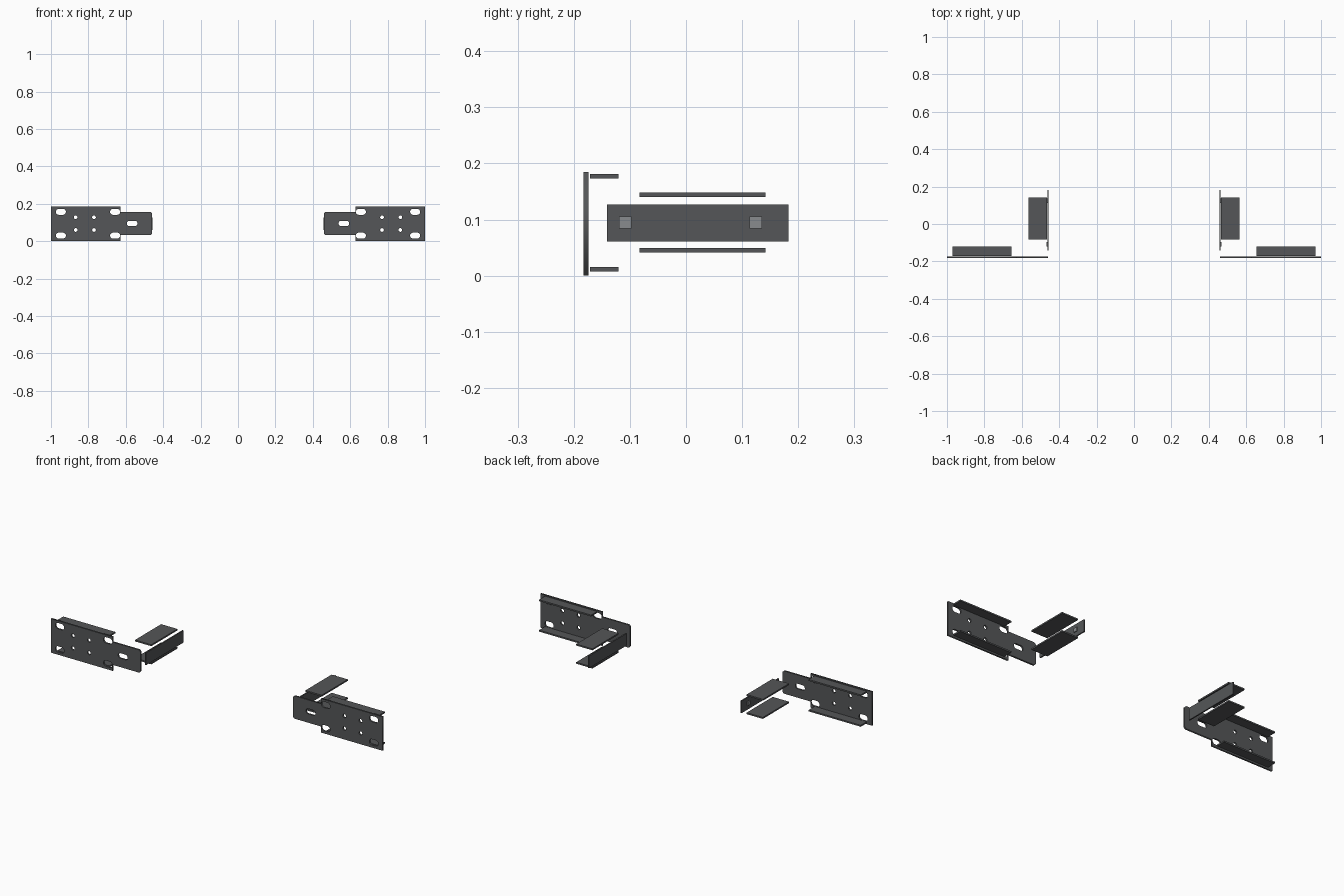
import bpy
from math import cos, sin, pi, radians
from mathutils import Matrix

if "Cube" in bpy.data.objects:
    bpy.data.objects.remove(bpy.data.objects["Cube"])


def material(name, v):
    m = bpy.data.materials.new(name)
    m.diffuse_color = (v, v * 1.04, v * 1.08, 1)
    m.use_nodes = True
    m.node_tree.nodes["Principled BSDF"].inputs["Base Color"].default_value = m.diffuse_color
    return m


DARK = material("dark_steel", 0.09)
LIGHT = material("light_steel", 0.25)


def finish(ob, mat):
    """Assign material and mirror to the opposite bracket."""
    ob.data.materials.clear()
    ob.data.materials.append(mat)
    m = ob.modifiers.new("mirror", 'MIRROR')
    m.use_mirror_merge = False


def box(name, x, y, z, mat=DARK):
    lo, hi = zip(x, y, z)
    bpy.ops.mesh.primitive_cube_add(size=1)
    ob = bpy.context.object
    ob.name = name
    size = [b - a for a, b in zip(lo, hi)]
    mid = [(a + b) / 2 for a, b in zip(lo, hi)]
    ob.data.transform(Matrix.Translation(mid) @ Matrix.Diagonal((*size, 1)))
    ob.location = (0, 0, 0)
    finish(ob, mat)


def slot(cx, cz, length, height, n=8):
    """Rounded slot outline; a circle when length equals height."""
    r, d = height / 2, (length - height) / 2
    pts = []
    for side in (1, -1):
        for i in range(n + 1):
            a = -pi / 2 + pi * i / n
            pts.append((cx + side * (d + r * cos(a)), cz + side * r * sin(a)))
    return pts if d > 0 else [p for i, p in enumerate(pts) if i not in (n, 2 * n + 1)]


def pierced_plate(name, loops, y0, y1):
    cu = bpy.data.curves.new(name, 'CURVE')
    cu.dimensions = '2D'
    cu.fill_mode = 'BOTH'
    cu.extrude = (y1 - y0) / 2
    for pts in loops:
        s = cu.splines.new('POLY')
        s.points.add(len(pts) - 1)
        for p, (x, z) in zip(s.points, pts):
            p.co = (x, z, 0, 1)
        s.use_cyclic_u = True
    ob = bpy.data.objects.new(name, cu)
    bpy.context.collection.objects.link(ob)
    bpy.ops.object.select_all(action='DESELECT')
    ob.select_set(True)
    bpy.context.view_layer.objects.active = ob
    bpy.ops.object.convert(target='MESH')
    ob = bpy.context.object
    ob.data.transform(Matrix.Translation((0, (y0 + y1) / 2, 0)) @ Matrix.Rotation(radians(90), 4, 'X'))
    finish(ob, DARK)


# front plate: stepped outline with corner slots, tongue slot and screw holes
outline = [(1.0, 0.0), (1.0, 0.185), (0.628, 0.185), (0.628, 0.157), (0.468, 0.157),
           (0.459, 0.148), (0.459, 0.042), (0.468, 0.033), (0.628, 0.033), (0.628, 0.0)]
outline[3], outline[8] = (0.628, 0.157), (0.628, 0.033)
loops = [outline, slot(0.566, 0.095, 0.058, 0.028)]
loops += [slot(x, z, 0.054, 0.032) for x in (0.657, 0.947) for z in (0.03, 0.157)]
loops += [slot(x, z, 0.02, 0.02) for x in (0.77, 0.868) for z in (0.06, 0.128)]
pierced_plate("front_plate", loops, -0.183, -0.174)

# flanges behind the front plate
box("front_flange_top", (0.656, 0.97), (-0.171, -0.12), (0.173, 0.181))
box("front_flange_bottom", (0.656, 0.97), (-0.171, -0.12), (0.007, 0.015))

# side plate running backwards, with its flanges
box("side_plate", (0.456, 0.463), (-0.141, 0.183), (0.061, 0.127))
box("side_flange_top", (0.465, 0.563), (-0.083, 0.142), (0.140, 0.148))
box("side_flange_bottom", (0.465, 0.563), (-0.083, 0.142), (0.041, 0.049))

# light fastener pads on the outer face of the side plate
box("pad_front", (0.462, 0.468), (-0.119, -0.097), (0.084, 0.105), LIGHT)
box("pad_rear", (0.462, 0.468), (0.113, 0.135), (0.084, 0.105), LIGHT)
